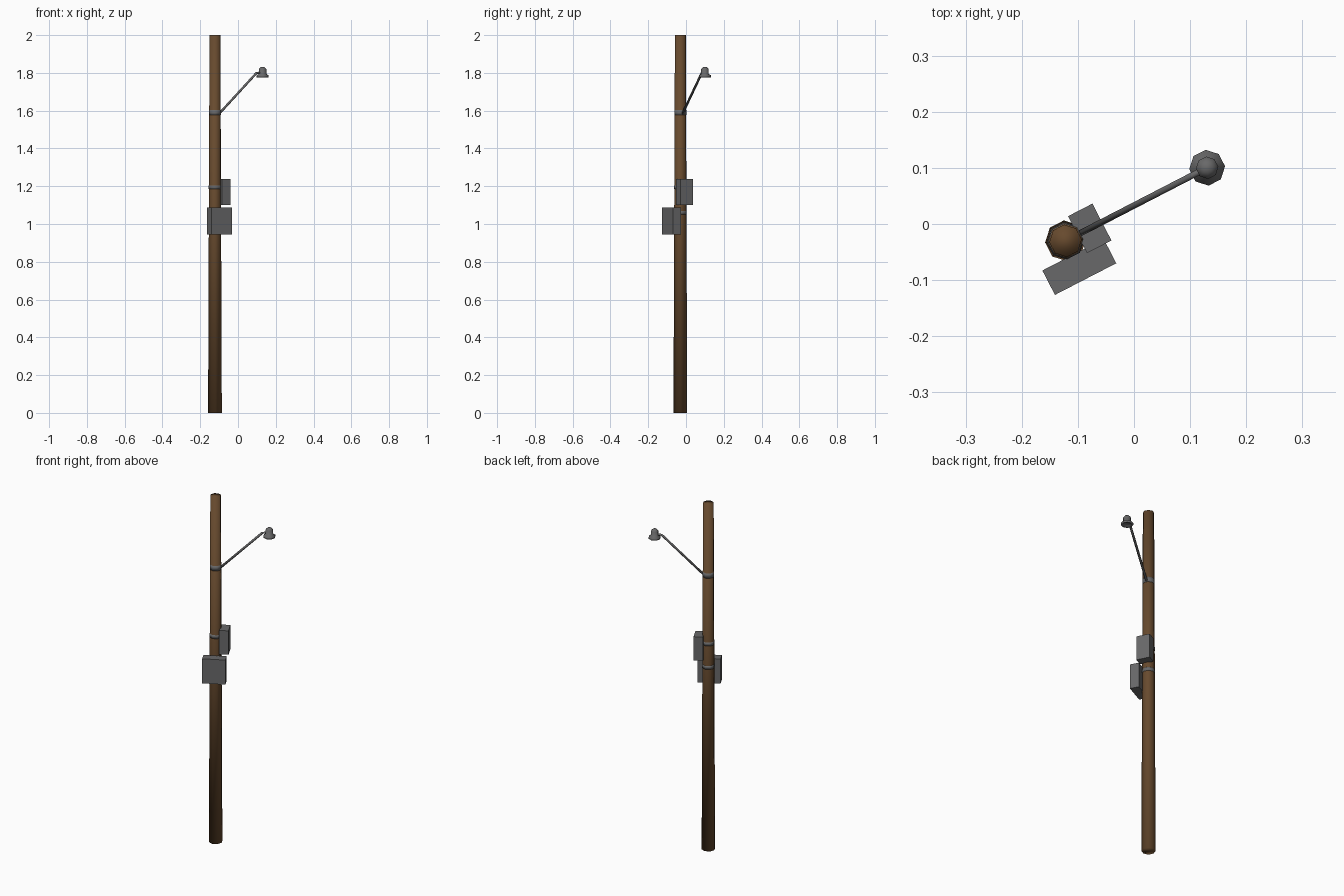
import bpy, bmesh, math
from mathutils import Vector, Matrix

if "Cube" in bpy.data.objects:
    bpy.data.objects.remove(bpy.data.objects["Cube"])

PX, PY = -0.122, -0.030          # pole axis
ANG = math.radians(27.3)         # direction of the lamp arm
POSE = Matrix.Translation((PX, PY, 0)) @ Matrix.Rotation(ANG, 4, 'Z')
SIDES = 8


def material(name, rgb):
    m = bpy.data.materials.new(name)
    m.diffuse_color = (*rgb, 1)
    m.use_nodes = True
    m.node_tree.nodes["Principled BSDF"].inputs["Base Color"].default_value = m.diffuse_color
    return m


wood = material("brown_wood", (0.135, 0.068, 0.027))
metal = material("grey_metal", (0.14, 0.14, 0.142))


def finish(name, bm, mat, smooth=False):
    bmesh.ops.recalc_face_normals(bm, faces=bm.faces)
    bm.transform(POSE)
    me = bpy.data.meshes.new(name)
    bm.to_mesh(me)
    bm.free()
    me.materials.append(mat)
    for p in me.polygons:
        p.use_smooth = smooth
    ob = bpy.data.objects.new(name, me)
    bpy.context.collection.objects.link(ob)
    return ob


def lathe(name, profile, mat, sides=SIDES, at=0.0, smooth=True):
    """Stack of rings (radius, z), capped at both ends."""
    bm = bmesh.new()
    rings = []
    for r, z in profile:
        rings.append([bm.verts.new((at + r * math.cos(2 * math.pi * (i + .5) / sides),
                                    r * math.sin(2 * math.pi * (i + .5) / sides), z))
                      for i in range(sides)])
    for a, b in zip(rings, rings[1:]):
        for i in range(sides):
            j = (i + 1) % sides
            bm.faces.new((a[i], a[j], b[j], b[i]))
    bm.faces.new(rings[0])
    bm.faces.new(rings[-1])
    return finish(name, bm, mat, smooth)


def box(name, lo, hi, mat):
    bm = bmesh.new()
    bmesh.ops.create_cube(bm, size=1)
    lo, hi = Vector(lo), Vector(hi)
    for v in bm.verts:
        v.co = (lo + hi) / 2 + Vector(v.co[i] * (hi[i] - lo[i]) for i in range(3))
    return finish(name, bm, mat)


def pole_radius(z):
    return 0.0365 - 0.0038 * z


# tapered wooden pole, softly shaded right over its ends
lathe("pole", [(pole_radius(0), 0), (pole_radius(2), 2)], wood)

# metal straps
for name, z, h in (("lamp_strap", 1.59, 0.028),
                   ("small_box_strap", 1.195, 0.02),
                   ("large_box_strap", 1.06, 0.02)):
    r = pole_radius(z) + 0.0012
    lathe(name, [(r, z - h / 2), (r, z + h / 2)], metal)

# equipment boxes
box("large_box", (-0.061, -0.077, 0.945), (0.062, -0.028, 1.087), metal)
box("small_box", (0.024, -0.037, 1.10), (0.073, 0.037, 1.238), metal)

# bent lamp arm: hexagonal tube along a path in the local xz plane
LAMP = 0.284
path = [Vector(p) for p in ((0.024, 0, 1.583), (0.247, 0, 1.799), (LAMP, 0, 1.803))]
bm = bmesh.new()
rings = []
for k, p in enumerate(path):
    t = (path[min(k + 1, 2)] - path[max(k - 1, 0)]).normalized()
    n = Vector((-t.z, 0, t.x))
    rings.append([bm.verts.new(p + 0.0065 * (n * math.cos(i * math.pi / 3)
                  + Vector((0, 1, 0)) * math.sin(i * math.pi / 3))) for i in range(6)])
for a, b in zip(rings, rings[1:]):
    for i in range(6):
        bm.faces.new((a[i], a[(i + 1) % 6], b[(i + 1) % 6], b[i]))
bm.faces.new(rings[0])
bm.faces.new(rings[-1])
finish("lamp_arm", bm, metal, True)

# lamp head: flared shade with a capped neck
lathe("lamp_head", [(0.021, 1.782), (0.026, 1.776), (0.032, 1.777), (0.032, 1.787),
                    (0.020, 1.794), (0.020, 1.820), (0.009, 1.831)], metal, at=LAMP)
